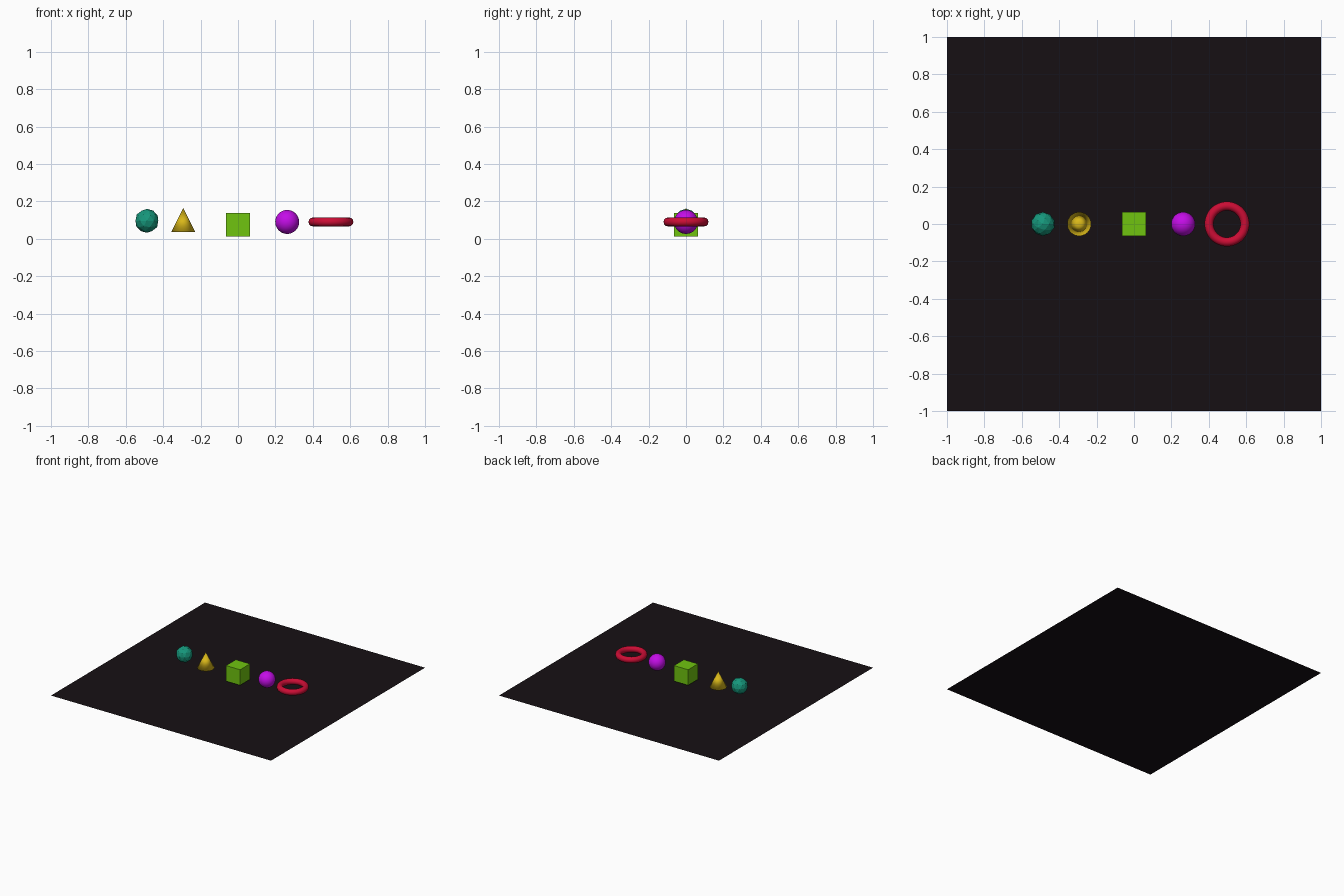
import bpy

if "Cube" in bpy.data.objects:
    bpy.data.objects.remove(bpy.data.objects["Cube"])

U = 0.064  # radius shared by the small shapes


def finish(name, color, smooth=False):
    """Name, colour and shade the primitive that was just added."""
    ob = bpy.context.object
    ob.name = name
    mat = bpy.data.materials.new(name + "_colour")
    mat.diffuse_color = (*color, 1)
    mat.use_nodes = True
    mat.node_tree.nodes["Principled BSDF"].inputs["Base Color"].default_value = mat.diffuse_color
    ob.data.materials.append(mat)
    if smooth:
        bpy.ops.object.shade_smooth()
    return ob


mesh = bpy.ops.mesh

# Dark square floor sheet
mesh.primitive_plane_add(size=2, location=(0, 0, 0))
finish("floor_sheet", (0.008, 0.005, 0.007))

# Faceted teal ball
mesh.primitive_ico_sphere_add(subdivisions=2, radius=U, location=(-0.487, 0, 0.096))
finish("faceted_ball", (0.008, 0.31, 0.2))

# Yellow cone, floating point up
mesh.primitive_cone_add(vertices=32, radius1=U, radius2=0, depth=2 * U,
                        location=(-0.293, 0, 0.1))
finish("cone", (0.7, 0.48, 0.01), smooth=True)

# Green cube in the middle
mesh.primitive_cube_add(size=2 * U, location=(0, 0, 0.075))
finish("cube", (0.16, 0.55, 0.005))

# Smooth purple ball
mesh.primitive_uv_sphere_add(segments=32, ring_count=16, radius=U,
                             location=(0.263, 0, 0.09))
finish("smooth_ball", (0.55, 0.004, 0.8), smooth=True)

# Red ring lying flat
mesh.primitive_torus_add(major_segments=48, minor_segments=12, major_radius=1.5 * U,
                         minor_radius=0.375 * U, location=(0.497, 0, 0.09))
finish("ring", (0.6, 0.004, 0.035), smooth=True)
